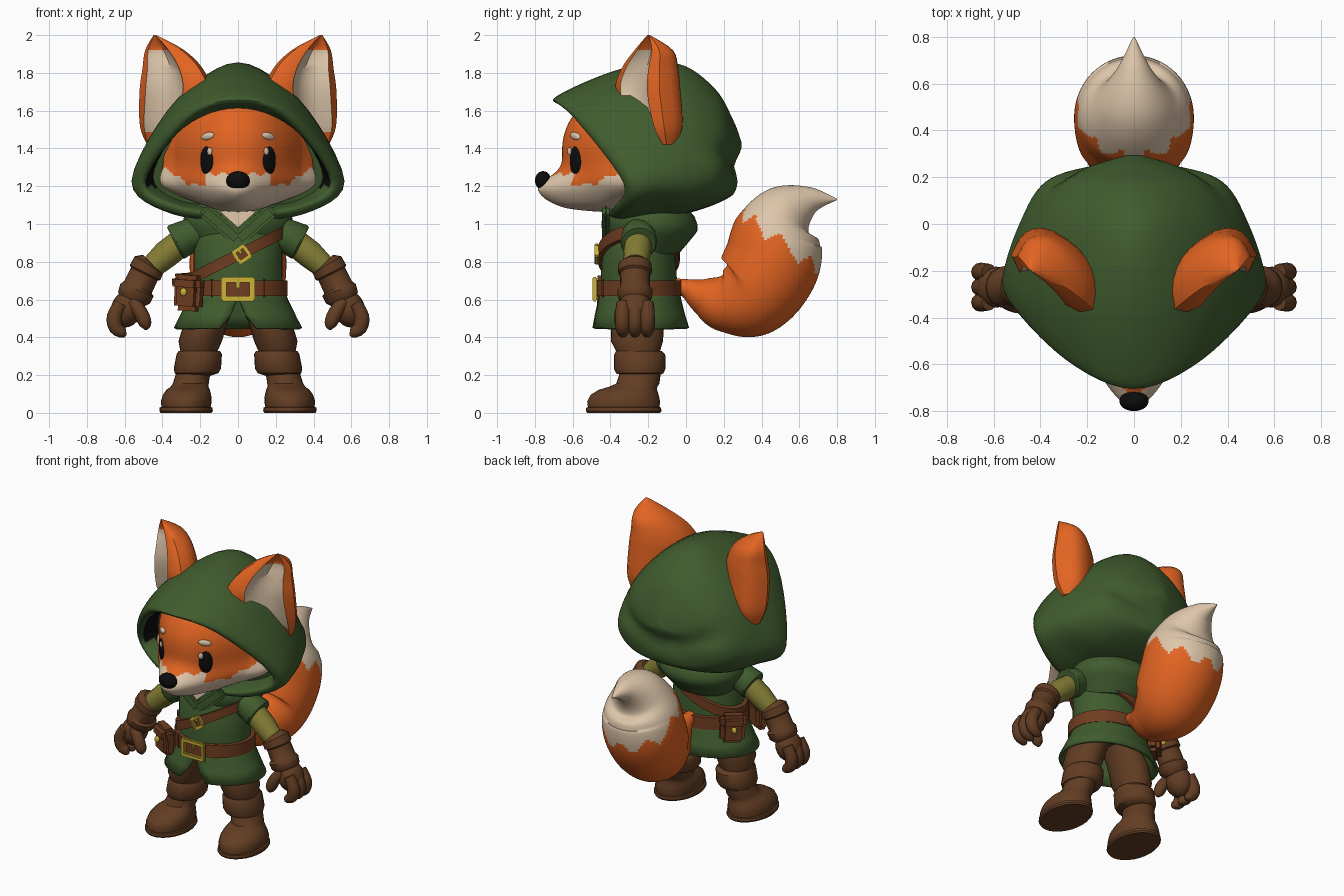
import bpy, bmesh
from math import sin, cos, pi, exp, sqrt, atan2
from mathutils import Vector as V, Matrix as M

if "Cube" in bpy.data.objects:
    bpy.data.objects.remove(bpy.data.objects["Cube"])


def paint(name, *rgb):
    m = bpy.data.materials.new(name)
    col = [((c / 255 + .055) / 1.055) ** 2.4 for c in rgb] + [1]
    m.use_nodes = True
    m.diffuse_color = col
    m.node_tree.nodes["Principled BSDF"].inputs["Base Color"].default_value = col
    return m


ORANGE = paint("orange fur", 226, 100, 34)
CREAM = paint("cream fur", 222, 198, 170)
GREEN = paint("green cloth", 64, 92, 46)
OLIVE = paint("olive sleeve", 130, 124, 52)
BROWN = paint("boot brown", 98, 61, 35)
LEATHER = paint("belt leather", 112, 61, 32)
GOLD = paint("gold", 204, 178, 55)
BLACK = paint("black", 12, 12, 12)


def finish(name, bm, mats, rule=None):
    bmesh.ops.recalc_face_normals(bm, faces=bm.faces)
    bm.faces.index_update()
    if rule:
        for f in bm.faces:
            f.material_index = rule(f)
    me = bpy.data.meshes.new(name)
    bm.to_mesh(me)
    bm.free()
    for m in mats:
        me.materials.append(m)
    ob = bpy.data.objects.new(name, me)
    bpy.context.collection.objects.link(ob)
    return ob


def loft(name, rings, mats, rule=None, closed=True, caps=True):
    bm = bmesh.new()
    vs = [[bm.verts.new(p) for p in r] for r in rings]
    n = len(vs[0])
    for a, b in zip(vs, vs[1:]):
        for i in range(n if closed else n - 1):
            j = (i + 1) % n
            bm.faces.new((a[i], a[j], b[j], b[i]))
    if caps:
        bm.faces.new(vs[0])
        bm.faces.new(vs[-1])
    return finish(name, bm, mats, rule)


def spline(pts, n, closed=False):
    """Smooth curve through points of any dimension."""
    out, k = [], len(pts)
    get = lambda i: pts[i % k] if closed else pts[min(max(i, 0), k - 1)]
    for i in range(k if closed else k - 1):
        for s in range(n):
            t = s / n
            out.append([.5 * (2 * b + (c - a) * t + (2 * a - 5 * b + 4 * c - d) * t * t
                              + (3 * b - a - 3 * c + d) * t ** 3)
                        for a, b, c, d in zip(get(i - 1), get(i), get(i + 1), get(i + 2))])
    return out if closed else out + [list(pts[-1])]


def oval(z, rx, ry, cx, cy, n=28, gap=0):
    ts = [gap + (2 * pi - 2 * gap) * i / n for i in range(n + (gap > 0))]
    return [(cx + rx * sin(t), cy - ry * cos(t), z) for t in ts]


def stack(name, rows, mat, s=1):
    return loft(name, [oval(z, rx, ry, s * cx, cy) for z, rx, ry, cx, cy in rows], [mat])


def tube(name, pts, mats, ref=(0, 1, 0), n=16, rule=None, s=1):
    ps = [V((s * p[0], p[1], p[2])) for p in pts]
    rings = []
    for i, p in enumerate(ps):
        t = (ps[min(i + 1, len(ps) - 1)] - ps[max(i - 1, 0)]).normalized()
        u = t.cross(V(ref)).normalized()
        w = t.cross(u)
        rings.append([p + pts[i][3] * (u * cos(2 * pi * k / n) + w * sin(2 * pi * k / n)) for k in range(n)])
    return loft(name, rings, mats, rule)


def ball(name, loc, rad, mat, yaw=0, tilt=0):
    bm = bmesh.new()
    mx = M.Translation(loc) @ M.Rotation(yaw, 4, 'Z') @ M.Rotation(tilt, 4, 'Y') @ M.Diagonal((*rad, 1))
    bmesh.ops.create_uvsphere(bm, u_segments=20, v_segments=12, radius=1, matrix=mx)
    return finish(name, bm, [mat])


def box(name, mx, loc, size, mat, bevel=.008):
    bm = bmesh.new()
    bmesh.ops.create_cube(bm, size=1, matrix=M.Diagonal((*size, 1)))
    bmesh.ops.bevel(bm, geom=bm.edges[:], offset=bevel, segments=2, affect='EDGES')
    bmesh.ops.transform(bm, matrix=mx @ M.Translation(loc), verts=bm.verts)
    return finish(name, bm, [mat])


# Head with pulled-out muzzle, rounded jaw and broad cheeks
HX, HY, HZ, CY, CZ = .395, .385, .33, -.27, 1.4


def pull(x, z):
    return .225 * exp(-(x / .14) ** 2 - ((z - 1.172) / .092) ** 2) - 1.1 * x * x


def face_y(x, z):
    return CY - HY * sqrt(max(0, 1 - (x / HX) ** 2 - ((z - CZ) / HZ) ** 2)) - pull(x, z)


def head_rule(f):
    c = f.calc_center_median()
    ax = abs(c.x)
    line = 1.2 + min(.08, .7 * max(0, ax - .26)) + .035 * abs((ax * 13) % 1 - .5)
    if .03 < ax < .17:
        line += .055
    return int(c.z < line)


bm = bmesh.new()
bmesh.ops.create_uvsphere(bm, u_segments=160, v_segments=110, radius=1)
for v in bm.verts:
    x, y, z = v.co.x * HX, CY + v.co.y * HY, CZ + v.co.z * HZ
    if y < CY:
        y -= pull(x, z) * min(1, (CY - y) / .2)
    jaw = .035 * exp(-((z - 1.12) / .05) ** 2 - (x / .25) ** 2) * min(1, max(0, -.3 - y) / .15)
    v.co = (x * (1 + .27 * exp(-((z - 1.19) / .09) ** 2)), y, z - jaw)
finish("head", bm, [ORANGE, CREAM], head_rule)
ball("nose", (0, -.757, 1.23), (.063, .043, .05), BLACK)
for s, side in ((1, "left"), (-1, "right")):
    for part, x, z, rad, mat, dy, tilt in (
            ("eye", .165, 1.335, (.043, .018, .077), BLACK, 0, 0),
            ("eye_glint", .15, 1.385, (.016, .008, .021), CREAM, -.016, 0),
            ("eyebrow", .16, 1.465, (.042, .014, .02), CREAM, 0, .2)):
        y = face_y(x, z)
        yaw = atan2(face_y(x + .01, z) - face_y(x - .01, z), .02)
        ball(f"{side}_{part}", (s * x, y + dy, z), rad, mat, s * yaw, s * tilt)

# Hood: loops through top, shoulder, side, lower and bottom, from lining to back
hood = [
    [(0, -.45, 1.6), (.3, -.36, 1.5), (.45, -.22, 1.25), (.3, -.25, 1.12), (0, -.3, 1.1)],
    [(0, -.655, 1.63), (.27, -.56, 1.535), (.5, -.33, 1.22), (.3, -.38, 1.09), (0, -.41, 1.06)],
    [(0, -.68, 1.68), (.31, -.55, 1.58), (.56, -.28, 1.22), (.34, -.33, 1.05), (0, -.37, 1.03)],
    [(0, -.35, 1.82), (.33, -.32, 1.65), (.55, -.17, 1.25), (.35, -.15, 1.08), (0, -.2, 1.03)],
    [(0, -.05, 1.85), (.33, -.02, 1.62), (.49, 0, 1.27), (.34, .03, 1.1), (0, .02, 1.06)],
    [(0, .15, 1.72), (.25, .16, 1.57), (.4, .16, 1.3), (.28, .19, 1.16), (0, .21, 1.13)],
    [(0, .25, 1.55), (.15, .24, 1.5), (.25, .24, 1.34), (.16, .25, 1.22), (0, .27, 1.2)],
    [(0, .295, 1.43), (.02, .295, 1.42), (.03, .295, 1.41), (.02, .295, 1.4), (0, .295, 1.4)]]
loops = [spline(h + [(-x, y, z) for x, y, z in h[3:0:-1]], 6, True) for h in hood]
cols = [spline([l[i] for l in loops], 6) for i in range(len(loops[0]))]
for p in (p for c in cols for p in c if p[1] > 0):
    # fold sagging round the back of the skull
    d = p[2] - 1.31 - .8 * p[0] ** 2
    p[1] -= min(1, p[1] / .2) * .032 * exp(-(d / .055) ** 2)
loft("hood", list(zip(*cols)), [GREEN, BLACK],
     lambda f: int(f.index < 5 * len(cols) and 1.2 < f.calc_center_median().z < 1.5))

# Ears: cupped cones with a pale inside
ear = spline([(1.42, .44, -.13, .05, .07), (1.52, .385, -.205, .16, .165), (1.7, .345, -.255, .21, .19),
              (1.82, .355, -.24, .18, .17), (1.92, .395, -.205, .115, .12), (2, .44, -.2, .008, .008)], 4)
cup = [(-.75, .2), (-.45, .25), (-.3, .05), (.1, -.15), (.5, -.05), (.7, .2)]
for s, side in ((1, "left"), (-1, "right")):
    rings = []
    for z, cx, cy, a, b in ear:
        arc = [pi * i / 12 for i in range(13)]
        sec = [(a * (cos(t) + .25 * sin(t)), -b * max(0, sin(t)) ** .75) for t in arc]
        sec += [(a * u, b * w) for u, w in cup]
        rings.append([(s * (cx + .84 * u + .55 * w), cy + .55 * u - .84 * w, z) for u, w in sec])
    n = len(rings[0])
    loft(f"{side}_ear", rings, [ORANGE, CREAM], lambda f: int(14 <= f.index % n <= 17 and 2 < f.index // n < 16))

# Tunic, split skirt, collar and chest fur
stack("tunic", [(1.06, .12, .12, 0, -.24), (1, .2, .16, 0, -.24), (.9, .235, .19, 0, -.25),
                (.75, .235, .2, 0, -.25), (.6, .24, .2, 0, -.25)], GREEN)
skirt = loft("skirt", [oval(z, rx, ry, 0, -.245, 36, g) for z, rx, ry, g in
                       ((.68, .235, .205, .01), (.6, .265, .22, .02), (.52, .305, .24, .14), (.45, .34, .262, .3))],
             [GREEN], closed=False, caps=False)
mod = skirt.modifiers.new("thickness", 'SOLIDIFY')
mod.thickness = .02
stack("collar", [(1.12, .2, .17, 0, -.2), (1.08, .26, .21, 0, -.2), (1.04, .285, .235, 0, -.19),
                 (1, .295, .245, 0, -.185), (.965, .285, .242, 0, -.18), (.935, .265, .225, 0, -.185),
                 (.84, .21, .18, 0, -.22)], GREEN)
loft("chest_fur", [[(-.1, y, 1.07), (.1, y, 1.07), (0, y - .005, .98)] for y in (-.435, -.443)], [CREAM])
for s, side in ((1, "left"), (-1, "right")):
    box(f"{side}_lapel", M.Translation((s * .09, -.425, .995)) @ M.Rotation(-s * .72, 4, 'Y'), (0, 0, 0),
        (.25, .04, .075), GREEN, .015)


# Belt and shoulder strap
def band(name, z, h, slope, rx, ry):
    rings = [[(x, y, zz + slope * x) for x, y, zz in oval(z + dz, rx + dr, ry + dr, 0, -.25, 36)]
             for dr, dz in ((-.02, -h), (.012, -h), (.012, h), (-.02, h))]
    loft(name, rings, [LEATHER], caps=False)


def buckle(name, mx, w, h, t):
    for i, (x, z, a, b) in enumerate(((0, h / 2, w, t), (0, -h / 2, w, t), (w / 2, 0, t, h), (-w / 2, 0, t, h),
                                      (0, h / 4, t * .7, h / 2))):
        box(f"{name}_bar_{i}", mx, (x, 0, z), (a + t * (a > b), .025, b), GOLD, .006)


band("belt", .66, .042, 0, .25, .215)
band("shoulder_strap", .835, .032, .5, .245, .205)
buckle("belt_buckle", M.Translation((0, -.483, .655)), .15, .1, .028)
buckle("strap_buckle", M.Translation((.02, -.472, .84)) @ M.Rotation(-.6, 4, 'Y'), .065, .065, .02)
for s, side in ((1, "left"), (-1, "right")):
    box(f"{side}_belt_loop", M.Translation((s * .14, -.437, .66)) @ M.Rotation(s * .5, 4, 'Z'), (0, 0, 0),
        (.025, .02, .1), LEATHER)

# Pouches
for name, loc, yaw in (("front_pouch", (-.26, -.41, .635), -.5), ("back_pouch", (-.265, -.125, .645), -2.36)):
    mx = M.Translation(loc) @ M.Rotation(yaw, 4, 'Z') @ M.Rotation(.06, 4, 'Y')
    box(name, mx, (0, 0, -.01), (.155, .085, .17), LEATHER, .025)
    box(name + "_flap", mx, (0, -.01, .05), (.165, .095, .09), LEATHER, .025)
    ball(name + "_clasp", mx @ V((0, -.06, .005)), (.018, .012, .022), GOLD)

# Arms, gloves, legs and boots
for s, side in ((1, "left"), (-1, "right")):
    tube(f"{side}_sleeve", [(.12, -.25, .97, .05), (.17, -.25, .96, .075), (.24, -.25, .945, .088),
                            (.325, -.25, .905, .098), (.335, -.25, .9, .09)], [GREEN], s=s)
    tube(f"{side}_arm", [(.28, -.25, .92, .072), (.38, -.26, .84, .074), (.47, -.27, .76, .06)], [OLIVE], s=s)
    tube(f"{side}_glove_cuff", [(.46, -.27, .795, .06), (.472, -.27, .783, .088), (.492, -.27, .743, .09),
                                (.496, -.27, .735, .078), (.53, -.27, .665, .08), (.535, -.27, .65, .094),
                                (.55, -.27, .61, .09), (.56, -.27, .58, .06)], [BROWN], s=s)
    ball(f"{side}_palm", (s * .59, -.27, .55), (.082, .088, .1), BROWN, 0, -s * .3)
    for i, y in enumerate((-.335, -.27, -.205)):
        tube(f"{side}_finger_{i}", spline([(.62, y, .58, .035), (.655, y, .51, .04), (.645, y, .45, .038),
                                           (.605, y, .422, .026), (.59, y, .42, .006)], 3), [BROWN], s=s, n=12)
    tube(f"{side}_thumb", spline([(.56, -.32, .59, .035), (.515, -.34, .53, .038), (.49, -.345, .47, .033),
                                  (.485, -.345, .44, .008)], 3), [BROWN], s=s, n=12)
    stack(f"{side}_thigh", [(.58, .1, .13, .11, -.25), (.48, .115, .14, .17, -.255), (.38, .115, .138, .2, -.26),
                            (.3, .09, .105, .21, -.25)], BROWN, s)
    stack(f"{side}_boot_cuff", [(.195, .08, .09, .23, -.24), (.21, .115, .125, .22, -.245), (.235, .125, .137, .215, -.245),
                                (.31, .12, .135, .205, -.245), (.328, .11, .12, .205, -.25), (.33, .08, .09, .205, -.25)],
          BROWN, s)
    stack(f"{side}_boot", [(.02, .128, .188, .275, -.33), (.06, .135, .193, .274, -.33), (.095, .128, .18, .27, -.325),
                           (.122, .115, .155, .264, -.308), (.138, .1, .128, .257, -.28), (.155, .095, .114, .25, -.255),
                           (.22, .09, .108, .235, -.24)], BROWN, s)
    stack(f"{side}_sole", [(0, .135, .193, .275, -.33), (.01, .142, .2, .275, -.33), (.028, .14, .198, .275, -.33),
                           (.034, .125, .18, .275, -.33)], BROWN, s)


# Tail with a zigzag pale tip
def tail_rule(f):
    c = f.calc_center_median()
    zig = abs((atan2(c.x, c.y - .46) * 9 / (2 * pi)) % 1 - .5)
    return int(c.z + .73 * c.y > 1.22 + .2 * zig)


tube("tail", spline([(0, -.08, .68, .035), (0, 0, .66, .05), (0, .09, .62, .1), (0, .2, .59, .165),
                     (0, .34, .63, .235), (0, .45, .785, .256), (0, .485, .95, .236), (0, .54, 1.06, .165),
                     (0, .66, 1.125, .075), (0, .8, 1.13, .003)], 14), [ORANGE, CREAM], ref=(1, 0, 0), n=96, rule=tail_rule)

# Smooth shading with crisp edges
bpy.ops.object.select_all(action='DESELECT')
for ob in bpy.context.collection.objects:
    if ob.type == 'MESH':
        ob.select_set(True)
        bpy.context.view_layer.objects.active = ob
bpy.ops.object.shade_smooth_by_angle(angle=.7)
